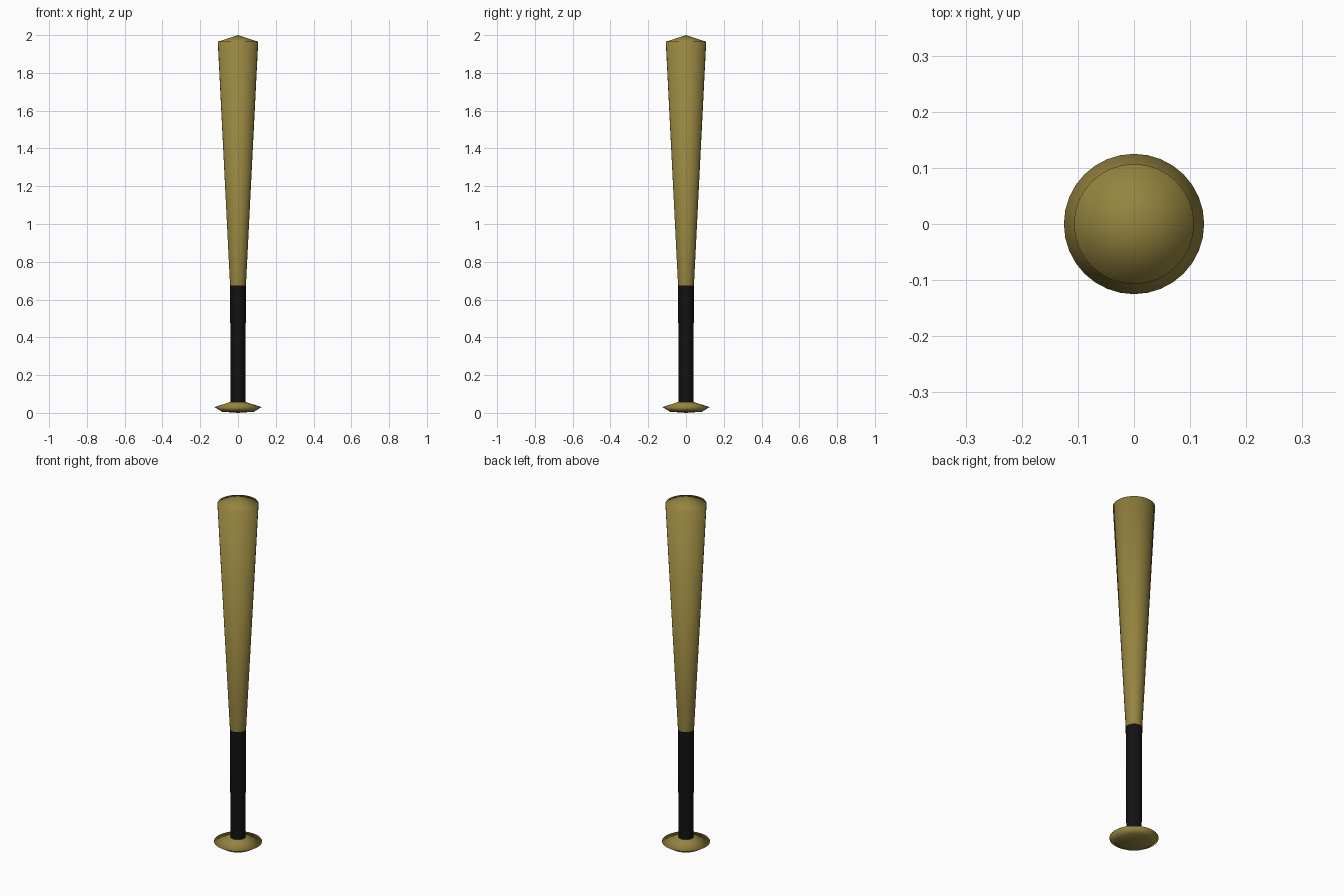
import bpy, bmesh, math

if "Cube" in bpy.data.objects:
    bpy.data.objects.remove(bpy.data.objects["Cube"])

SIDES = 32


def material(name, color):
    m = bpy.data.materials.new(name)
    m.diffuse_color = (*color, 1)
    m.use_nodes = True
    m.node_tree.nodes["Principled BSDF"].inputs["Base Color"].default_value = m.diffuse_color
    return m


def lathe(name, profile, mat):
    """Revolve (radius, z) points about z; radius 0 makes a pole."""
    bm = bmesh.new()
    rings = []
    for r, z in profile:
        if r == 0:
            rings.append([bm.verts.new((0, 0, z))] * SIDES)
        else:
            rings.append([bm.verts.new((r * math.cos(math.tau * i / SIDES),
                                        r * math.sin(math.tau * i / SIDES), z))
                          for i in range(SIDES)])
    for a, b in zip(rings, rings[1:]):
        for i in range(SIDES):
            j = (i + 1) % SIDES
            # drop the repeated corner at a pole
            bm.faces.new(list(dict.fromkeys((a[i], a[j], b[j], b[i]))))
    bmesh.ops.recalc_face_normals(bm, faces=bm.faces)
    for f in bm.faces:
        f.smooth = True
    mesh = bpy.data.meshes.new(name)
    bm.to_mesh(mesh)
    bm.free()
    mesh.materials.append(mat)
    obj = bpy.data.objects.new(name, mesh)
    bpy.context.collection.objects.link(obj)
    return obj


wood = material("wood", (0.30, 0.23, 0.05))
black = material("black_tape", (0.006, 0.006, 0.006))

# Flared knob at the foot
lathe("knob", [(0, 0), (0.085, 0.006), (0.125, 0.031), (0.039, 0.058)], wood)
# Slightly tapered taped handle
lathe("grip", [(0.039, 0.058), (0.042, 0.675)], black)
# Widening barrel with a shallow pointed cap
lathe("barrel", [(0.042, 0.675), (0.107, 1.965), (0, 2.0)], wood)
